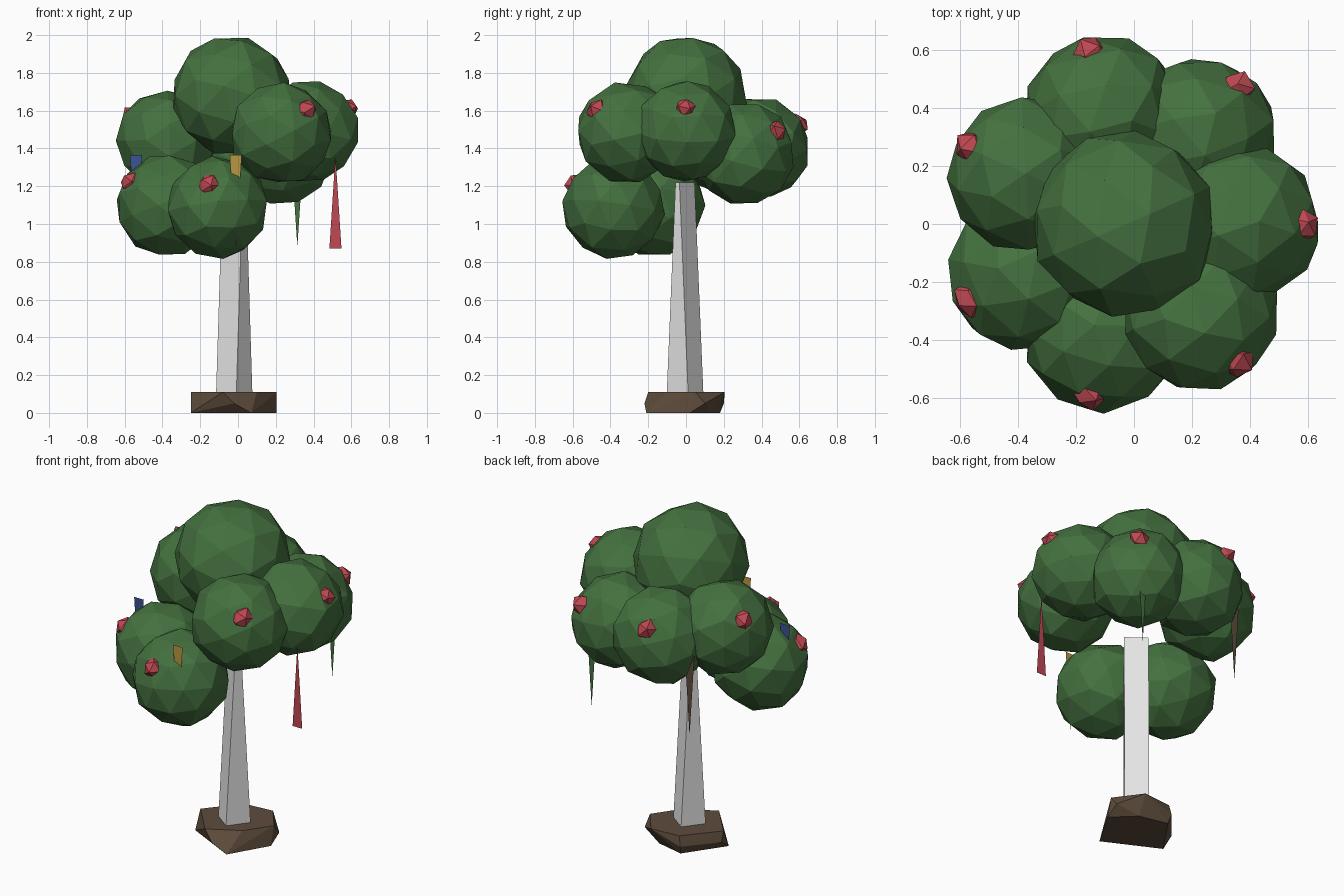
import bpy, bmesh, math, random
from mathutils import Vector, Euler

random.seed(11)
if "Cube" in bpy.data.objects:
    bpy.data.objects.remove(bpy.data.objects["Cube"])


def material(name, rgb):
    m = bpy.data.materials.new(name)
    m.use_nodes = True
    m.diffuse_color = (*rgb, 1)
    m.node_tree.nodes["Principled BSDF"].inputs["Base Color"].default_value = (*rgb, 1)
    return m


LEAF = material("leaf green", (0.058, 0.165, 0.05))
BARK = material("pale bark", (0.8, 0.8, 0.8))
SOIL = material("soil brown", (0.11, 0.072, 0.045))
RED = material("blossom red", (0.52, 0.065, 0.085))
BLUE = material("ribbon blue", (0.045, 0.085, 0.29))
GOLD = material("ribbon gold", (0.48, 0.31, 0.055))


def finish(bm, name, mat, location=(0, 0, 0)):
    bmesh.ops.recalc_face_normals(bm, faces=bm.faces)
    mesh = bpy.data.meshes.new(name)
    bm.to_mesh(mesh)
    bm.free()
    mesh.materials.append(mat)
    obj = bpy.data.objects.new(name, mesh)
    obj.location = location
    bpy.context.collection.objects.link(obj)
    return obj


def hull(name, mat, points):
    bm = bmesh.new()
    for p in points:
        bm.verts.new(p)
    bmesh.ops.convex_hull(bm, input=bm.verts)
    return finish(bm, name, mat)


def rough_ball(name, mat, location, radius, detail, rough):
    """Randomly turned icosphere with slightly uneven corners."""
    bm = bmesh.new()
    bmesh.ops.create_icosphere(bm, subdivisions=detail, radius=radius)
    turn = Euler([random.uniform(0, math.tau) for _ in range(3)]).to_matrix()
    for v in bm.verts:
        v.co = turn @ v.co * random.uniform(1 - rough, 1 + rough)
    finish(bm, name, mat, location)


# Ground clod: irregular faceted slab
top = [(-.25, 0), (-.09, .19), (.09, .205), (.205, .05), (.1, -.1), (-.08, -.2)]
middle = [(-.1, .2), (.205, .1), (-.25, .02), (-.02, -.22)]
bottom = [(.205, .02), (.08, .14), (-.09, .18), (-.25, -.05), (.07, -.21)]
hull("soil_base", SOIL, [(x, y, z) for ring, z in ((top, 0.11), (middle, 0.05), (bottom, 0))
                         for x, y in ring])

# Trunk: square foot narrowing to a thin wedge
wide, deep = Vector((-.8, .6, 0)), Vector((.6, .8, 0))
corners = []
for z, depth in ((0.002, 0.076), (1.22, 0.013)):
    for a in (-1, 1):
        for b in (-1, 1):
            corners.append(Vector((-.02, -.005, z)) + wide * a * 0.067 + deep * b * depth)
hull("trunk", BARK, corners)

# Crown: one large ball above a ring of seven, each with a blossom
rough_ball("crown_top", LEAF, (-.035, 0, 1.68), 0.322, 2, 0.02)
for i, z in enumerate((1.49, 1.37, 1.40, 1.44, 1.10, 1.085, 1.48)):
    c, s = math.cos(math.tau * i / 7), math.sin(math.tau * i / 7)
    rough_ball(f"crown_ball_{i + 1}", LEAF, (-.02 + .395 * c, .395 * s, z), 0.272, 2, 0.025)
    rough_ball(f"blossom_{i + 1}", RED, (-.02 + .6 * c, .6 * s, z + 0.12), 0.062, 1, 0.15)

# Hanging ribbons: flat triangles around the crown, the red one point up
ribbons = (("gold", GOLD), ("red", RED), ("green", LEAF), ("brown", SOIL), ("blue", BLUE))
for i, (label, mat) in enumerate(ribbons):
    a = math.radians(-90 + 72 * i)
    base, tip = (0.87, 1.365) if label == "red" else (1.365, 0.88)
    bm = bmesh.new()
    bm.faces.new([bm.verts.new(p) for p in ((-.032, 0, base), (.032, 0, base), (0, 0, tip))])
    finish(bm, f"ribbon_{label}", mat, (-.012 + .555 * math.cos(a), .555 * math.sin(a), 0))
